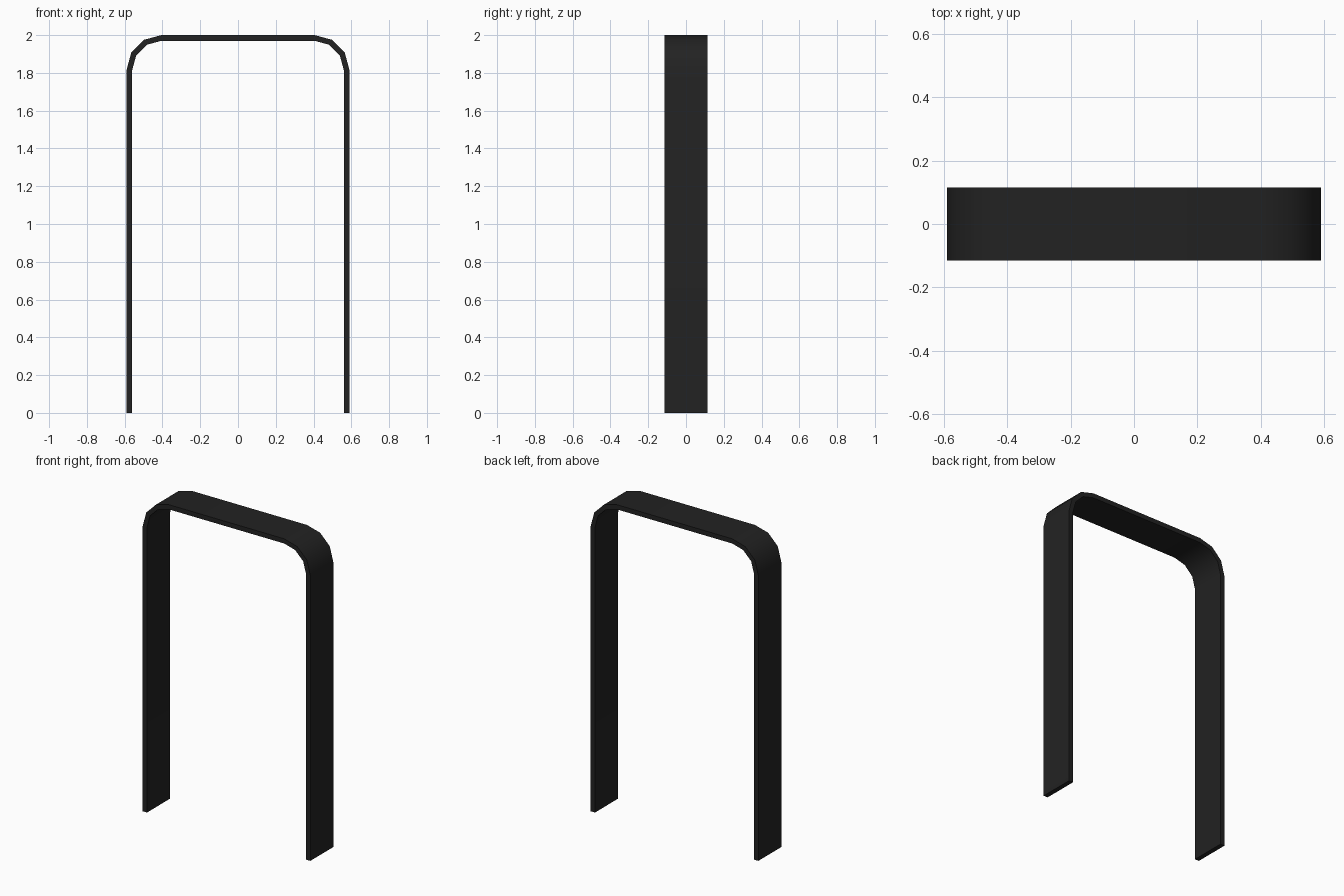
import bpy, bmesh
from math import cos, sin, radians

cube = bpy.data.objects.get("Cube")
if cube:
    bpy.data.objects.remove(cube, do_unlink=True)

HALF_WIDTH, HEIGHT, DEPTH = 0.59, 2.0, 0.23
THICKNESS, RADIUS, SEGMENTS = 0.03, 0.185, 3

# Flat black finish
black = bpy.data.materials.new("matte_black")
black.use_nodes = True
color = (0.016, 0.016, 0.016, 1)
black.diffuse_color = color
black.node_tree.nodes["Principled BSDF"].inputs["Base Color"].default_value = color


def half_outline(inset):
    """Right half of the arch, from the foot up round the corner."""
    r = RADIUS - inset
    cx, cz = HALF_WIDTH - RADIUS, HEIGHT - RADIUS
    points = [(HALF_WIDTH - inset, 0)]
    for i in range(SEGMENTS + 1):
        a = radians(90 * i / SEGMENTS)
        points.append((cx + r * cos(a), cz + r * sin(a)))
    return points


def full_outline(inset):
    half = half_outline(inset)
    return half + [(-x, z) for x, z in reversed(half)]


# Bent strip: quads between outer and inner outlines, extruded in depth
bm = bmesh.new()
rows = [[bm.verts.new((x, -DEPTH / 2, z)) for x, z in full_outline(inset)]
        for inset in (0, THICKNESS)]
outer, inner = rows
for i in range(len(outer) - 1):
    bm.faces.new((outer[i], outer[i + 1], inner[i + 1], inner[i]))
result = bmesh.ops.extrude_face_region(bm, geom=bm.faces[:])
moved = [g for g in result["geom"] if isinstance(g, bmesh.types.BMVert)]
bmesh.ops.translate(bm, verts=moved, vec=(0, DEPTH, 0))
bmesh.ops.recalc_face_normals(bm, faces=bm.faces[:])

mesh = bpy.data.meshes.new("arch_frame")
bm.to_mesh(mesh)
bm.free()
mesh.materials.append(black)
frame = bpy.data.objects.new("arch_frame", mesh)
bpy.context.collection.objects.link(frame)

# Smooth corners with crisp strip edges
bpy.context.view_layer.objects.active = frame
frame.select_set(True)
bpy.ops.object.shade_smooth_by_angle(angle=radians(40))
